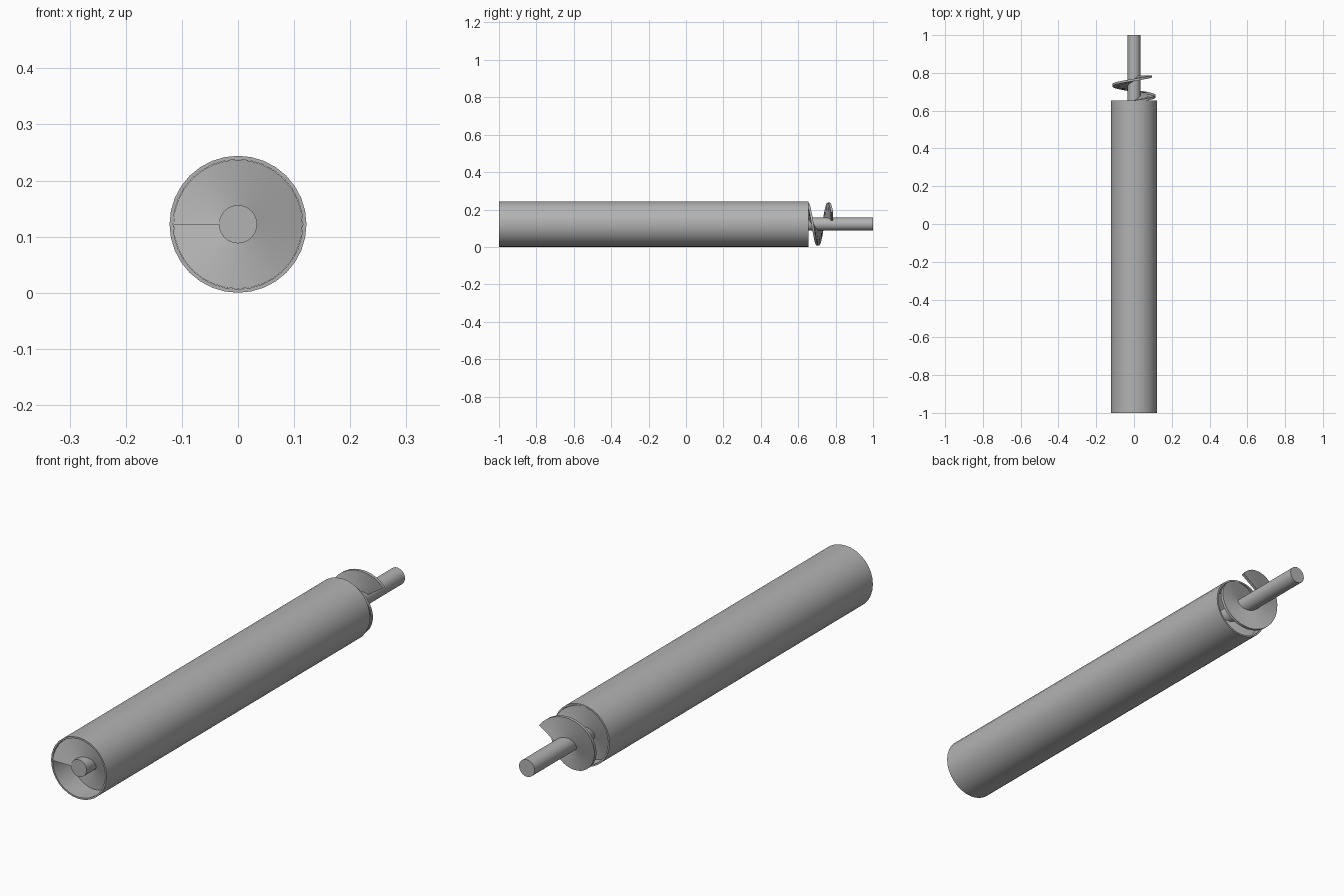
import bpy, bmesh, math

if "Cube" in bpy.data.objects:
    bpy.data.objects.remove(bpy.data.objects["Cube"])

R_OUT, R_IN, R_SHAFT = 0.122, 0.1155, 0.034
CZ = 0.122                 # height of the long axis
TUBE_END = 0.655
PITCH, TURNS, THICK = 0.1152, 15.406, 0.012
STEPS = 32                 # segments per turn

metal = bpy.data.materials.new("grey metal")
metal.diffuse_color = (0.45, 0.45, 0.45, 1)
metal.use_nodes = True
metal.node_tree.nodes["Principled BSDF"].inputs["Base Color"].default_value = metal.diffuse_color


def point(radius, angle, y):
    return (radius * math.cos(angle), y, CZ + radius * math.sin(angle))


def finish(name, bm):
    bmesh.ops.recalc_face_normals(bm, faces=bm.faces)
    mesh = bpy.data.meshes.new(name)
    bm.to_mesh(mesh)
    bm.free()
    mesh.materials.append(metal)
    obj = bpy.data.objects.new(name, mesh)
    bpy.context.collection.objects.link(obj)
    bpy.ops.object.select_all(action='DESELECT')
    obj.select_set(True)
    bpy.context.view_layer.objects.active = obj
    bpy.ops.object.shade_smooth_by_angle(angle=math.radians(35))


def bridge(bm, a, b):
    """Join two closed rings of vertices with quads."""
    n = len(a)
    for i in range(n):
        j = (i + 1) % n
        bm.faces.new((a[i], a[j], b[j], b[i]))


def ring(bm, radius, y):
    return [bm.verts.new(point(radius, 2 * math.pi * i / STEPS, y)) for i in range(STEPS)]


# open housing tube with a thin wall
bm = bmesh.new()
loops = [ring(bm, r, y) for r, y in
         ((R_OUT, -1), (R_OUT, TUBE_END), (R_IN, TUBE_END), (R_IN, -1))]
for k in range(4):
    bridge(bm, loops[k], loops[(k + 1) % 4])
finish("housing_tube", bm)

# central shaft running through the tube
bm = bmesh.new()
front, back = ring(bm, R_SHAFT, -1), ring(bm, R_SHAFT, 1)
bridge(bm, front, back)
bm.faces.new(front)
bm.faces.new(back)
finish("shaft", bm)

# helical flight: a thin rectangular section swept around the shaft
bm = bmesh.new()
count = round(TURNS * STEPS)
sections = []
for i in range(count + 1):
    turn = TURNS * i / count
    angle = math.pi - 2 * math.pi * turn
    y = -1 + PITCH * turn
    sections.append([bm.verts.new(point(r, angle, y + dy)) for r, dy in
                     ((R_SHAFT - 0.002, 0), (R_IN - 0.0005, 0),
                      (R_IN - 0.0005, THICK), (R_SHAFT - 0.002, THICK))])
for a, b in zip(sections, sections[1:]):
    bridge(bm, a, b)
bm.faces.new(sections[0])
bm.faces.new(sections[-1])
finish("screw_flight", bm)
